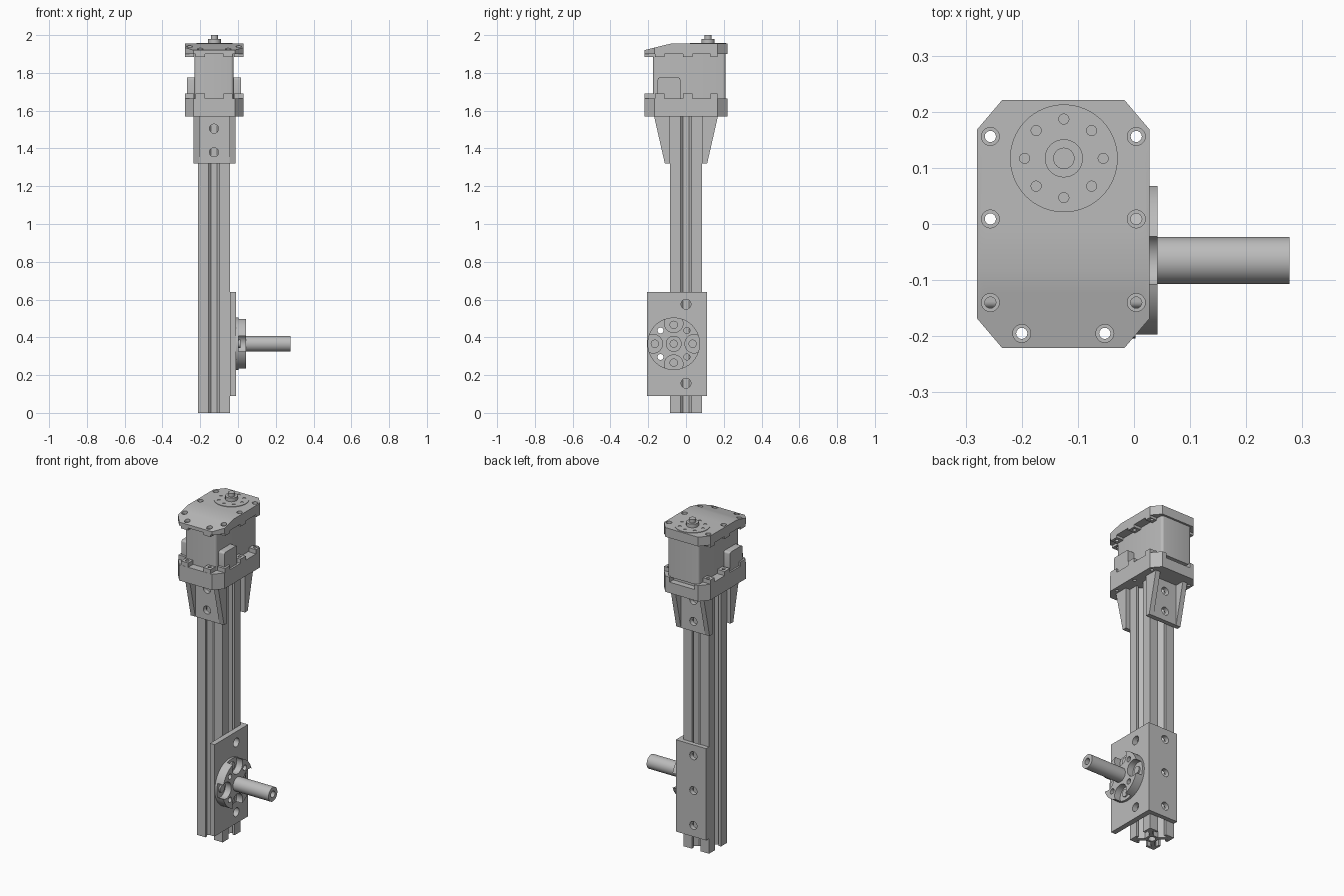
import bpy
import bmesh
from math import cos, sin, pi

if "Cube" in bpy.data.objects:
    bpy.data.objects.remove(bpy.data.objects["Cube"], do_unlink=True)

grey = bpy.data.materials.new("light grey metal")
grey.use_nodes = True
GREY = (0.5, 0.5, 0.5, 1)
grey.diffuse_color = GREY
grey.node_tree.nodes["Principled BSDF"].inputs["Base Color"].default_value = GREY

CX = -0.127                      # centre line of the rail
AXES = {"x": lambda u, v, w: (w, u, v),
        "y": lambda u, v, w: (u, w, v),
        "z": lambda u, v, w: (u, v, w)}


def circle(u, v, r, n=32):
    return [(u + r * cos(2 * pi * i / n), v + r * sin(2 * pi * i / n)) for i in range(n)]


def rect(u0, u1, v0, v1):
    return [(u0, v0), (u1, v0), (u1, v1), (u0, v1)]


def prism(name, outlines, lo, hi, axis="z"):
    """Extrude one or more outlines along an axis into one object."""
    bm = bmesh.new()
    place = AXES[axis]
    for pts in outlines:
        a = [bm.verts.new(place(u, v, lo)) for u, v in pts]
        b = [bm.verts.new(place(u, v, hi)) for u, v in pts]
        bm.faces.new(a)
        bm.faces.new(b)
        for i in range(len(a)):
            j = (i + 1) % len(a)
            bm.faces.new((a[i], a[j], b[j], b[i]))
    bmesh.ops.recalc_face_normals(bm, faces=bm.faces)
    mesh = bpy.data.meshes.new(name)
    bm.to_mesh(mesh)
    bm.free()
    obj = bpy.data.objects.new(name, mesh)
    bpy.context.collection.objects.link(obj)
    mesh.materials.append(grey)
    return obj


def apply(obj, mod):
    bpy.context.view_layer.objects.active = obj
    bpy.ops.object.modifier_apply(modifier=mod.name)


def cut(obj, outlines, lo, hi, axis="z"):
    """Subtract extruded outlines from an object."""
    cutter = prism("cutter", outlines, lo, hi, axis)
    cutter.hide_render = True
    mod = obj.modifiers.new("cut", "BOOLEAN")
    mod.object = cutter
    mod.solver = "EXACT"
    apply(obj, mod)
    bpy.data.objects.remove(cutter, do_unlink=True)


def bevel(obj, width, axis, segments=4):
    """Round the edges that run along an axis."""
    bm = bmesh.new()
    bm.from_mesh(obj.data)
    k = "xyz".index(axis)
    edges = [e for e in bm.edges
             if abs((e.verts[0].co - e.verts[1].co).normalized()[k]) > 0.99]
    bmesh.ops.bevel(bm, geom=edges, offset=width, segments=segments,
                    profile=0.5, affect="EDGES")
    bm.to_mesh(obj.data)
    bm.free()


# Slotted rail: one corner of the section, turned four times
corner = [(.033, .017), (.066, .05), (.07, .05), (.07, .028), (.085, .028), (.085, .085),
          (.028, .085), (.028, .07), (.05, .07), (.05, .066), (.017, .033)]
section = []
for q in range(4):
    c, s = round(cos(q * pi / 2)), round(sin(q * pi / 2))
    section += [(CX + u * c - v * s, u * s + v * c) for u, v in corner]
rail = prism("slotted_rail", [section], 0, 1.6)
cut(rail, [circle(CX, 0, 0.021)], -0.1, 1.7)

# Angle plate wrapped round two sides of the rail
HY, HZ = -0.065, 0.366           # axle centre
diagonals = [circle(HY + a * 0.07, HZ + b * 0.07, 0.016, 20) for a in (-1, 1) for b in (-1, 1)]
angle = prism("angle_plate", [[(-0.042, -0.206), (-0.011, -0.206), (-0.011, 0.112),
                               (-0.212, 0.112), (-0.212, 0.085), (-0.042, 0.085)]], 0.09, 0.64)
cut(angle, diagonals + [circle(0, z, 0.026) for z in (0.157, 0.575)], -0.06, 0.05, "x")
cut(angle, [circle(CX, z, 0.024) for z in (0.157, HZ, 0.575)], 0.07, 0.2, "y")

# Round hub: thin flange, scalloped body, bolts and hollow axle
flange = prism("hub_flange", [circle(HY, HZ, 0.139, 64)], -0.011, 0.003, "x")
hub = prism("hub_body", [circle(HY, HZ, 0.139, 64)], 0.002, 0.042, "x")
sides = [(cos(i * pi / 2), sin(i * pi / 2)) for i in range(4)]
cut(hub, [circle(HY + 0.108 * c, HZ + 0.108 * s, 0.049) for c, s in sides], 0, 0.1, "x")
for part in (flange, hub):
    cut(part, diagonals, -0.1, 0.1, "x")
prism("hub_bolts", [circle(HY + 0.1 * c, HZ + 0.1 * s, 0.022, 20) for c, s in sides],
      0.002, 0.012, "x")
axle = prism("axle", [circle(HY, HZ, 0.042, 48)], 0.03, 0.277, "x")
cut(axle, [circle(HY, HZ, 0.019, 24)], 0.2, 0.3, "x")

# Motor housing plates share a clipped rectangle and a screw pattern
octagon = [(-0.28, -0.168), (-0.235, -0.221), (-0.017, -0.221), (0.028, -0.168),
           (0.028, 0.168), (-0.017, 0.221), (-0.235, 0.221), (-0.28, 0.168)]
screws = [(x, y) for x in (-0.256, 0.004) for y in (-0.14, 0.009, 0.156)]
screws += [(-0.2, -0.195), (-0.052, -0.195)]
pads = [rect(x - 0.024, x + 0.024, max(y - 0.025, -0.221), min(y + 0.025, 0.168))
        for x, y in screws]
holes = [circle(x, y, 0.01, 16) for x, y in screws]
bores = [circle(x, y, 0.016, 20) for x, y in screws]

# Lower bracket with screw pads and a slot behind the motor
bracket = prism("lower_bracket", [octagon], 1.57, 1.665)
bracket_pads = prism("lower_screw_pads", pads, 1.66, 1.69)
cut(bracket, [rect(-0.21, -0.045, 0.185, 0.3)], 1.635, 1.7)
for part in (bracket, bracket_pads):
    cut(part, holes, 1.5, 1.8)

# Front and back legs: recessed panel between two tapering cheeks
for side, name in ((-1, "front"), (1, "back")):
    panel = prism(name + "_leg_panel", [rect(-0.215, -0.038, 1.32, 1.575)],
                  min(side * 0.085, side * 0.112), max(side * 0.085, side * 0.112), "y")
    cut(panel, [circle(CX, z, 0.024) for z in (1.38, 1.505)], -0.2, 0.2, "y")
    cheek = [(side * 0.085, 1.32), (side * 0.112, 1.32), (side * 0.17, 1.575), (side * 0.085, 1.575)]
    for x0, x1, label in ((-0.235, -0.205, "right"), (-0.045, -0.014, "left")):
        prism(f"{name}_leg_{label}_cheek", [cheek], x0, x1, "x")

# Motor body and its side sockets
body = prism("motor_body", [rect(-0.23, -0.024, -0.175, 0.209)], 1.66, 1.91)
bevel(body, 0.015, "z")
for x0, x1, label in ((-0.27, -0.22, "right"), (-0.034, 0.016, "left")):
    socket = prism(label + "_socket", [rect(-0.15, -0.03, 1.62, 1.776)], x0, x1, "x")
    bevel(socket, 0.012, "x")

# Top plate, sloping down toward the front
top = prism("top_plate", [octagon], 1.9, 1.955)
top_pads = prism("top_screw_pads", pads, 1.885, 1.902)
cut(top, [[(-0.08, 1.955), (-0.3, 1.901), (-0.3, 2), (-0.08, 2)]], -0.5, 0.5, "x")
for part in (top, top_pads):
    cut(part, holes, 1.8, 2.1)
cut(top, bores[:6], 1.925, 2.1)
cut(top, bores[6:], 1.912, 2.1)

# Output disc with a ring of holes, boss and shaft tip
DX, DY = -0.125, 0.117
disc = prism("output_disc", [circle(DX, DY, 0.096, 64)], 1.945, 1.958)
cut(disc, [circle(DX + 0.07 * cos(i * pi / 4), DY + 0.07 * sin(i * pi / 4), 0.009, 16)
           for i in range(8)], 1.948, 2)
prism("output_boss", [circle(DX, DY, 0.034)], 1.95, 1.98)
prism("output_shaft", [circle(DX, DY, 0.019)], 1.95, 2.0)

# Smooth the round walls and keep hard edges sharp
for obj in bpy.context.collection.objects:
    obj.select_set(obj.type == "MESH")
bpy.ops.object.shade_smooth_by_angle(angle=pi / 6)
